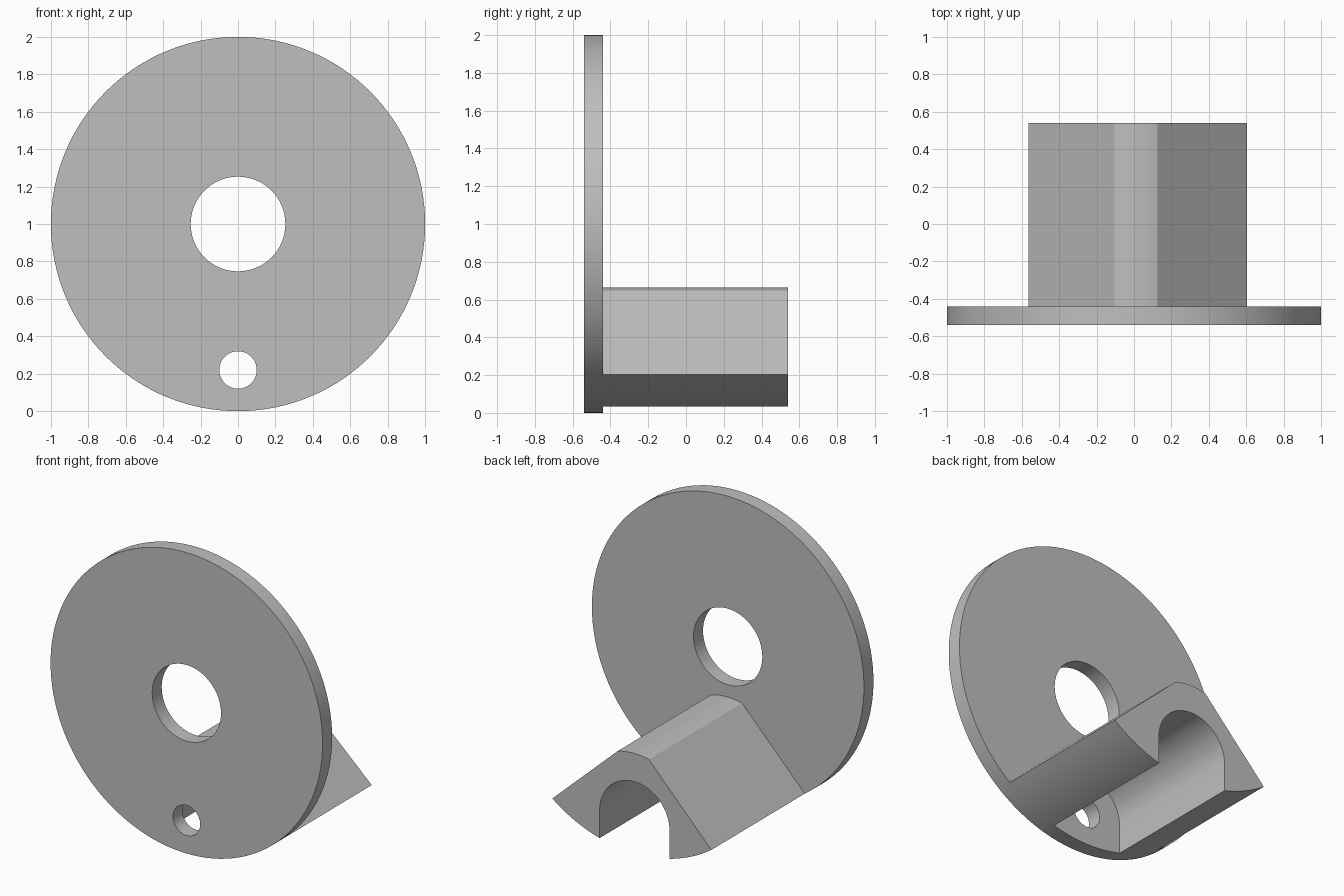
import bpy
import bmesh
from math import sin, cos, pi, radians, atan2

cube = bpy.data.objects.get("Cube")
if cube:
    bpy.data.objects.remove(cube, do_unlink=True)

grey = bpy.data.materials.new("plain grey")
grey.use_nodes = True
colour = (0.52, 0.52, 0.52, 1)
grey.diffuse_color = colour
grey.node_tree.nodes["Principled BSDF"].inputs["Base Color"].default_value = colour

PLATE_Z, TUNNEL_Z = 1.0, 0.22
FRONT, PLATE_BACK, BACK = -0.54, -0.44, 0.54


def arc(z, radius, start, end, steps):
    """Points (x, z) on an arc centred on x = 0, ends included."""
    angles = [start + (end - start) * i / steps for i in range(steps + 1)]
    return [(radius * cos(a), z + radius * sin(a)) for a in angles]


def circle(z, radius, steps):
    return arc(z, radius, 0, 2 * pi, steps)[:-1]


def extrude_outline(name, loops, y_front, y_back):
    """Fill an outline (with holes) in the xz plane and extrude it along y."""
    bm = bmesh.new()
    edges = []
    for loop in loops:
        verts = [bm.verts.new((x, y_front, z)) for x, z in loop]
        edges += [bm.edges.new((a, b)) for a, b in zip(verts, verts[1:] + verts[:1])]
    bmesh.ops.triangle_fill(bm, edges=edges, use_beauty=True, normal=(0, -1, 0))
    result = bmesh.ops.extrude_face_region(bm, geom=bm.faces[:], use_keep_orig=True)
    moved = [v for v in result["geom"] if isinstance(v, bmesh.types.BMVert)]
    bmesh.ops.translate(bm, verts=moved, vec=(0, y_back - y_front, 0))
    bmesh.ops.recalc_face_normals(bm, faces=bm.faces[:])
    mesh = bpy.data.meshes.new(name)
    bm.to_mesh(mesh)
    bm.free()
    mesh.materials.append(grey)
    obj = bpy.data.objects.new(name, mesh)
    bpy.context.collection.objects.link(obj)
    bpy.ops.object.select_all(action="DESELECT")
    obj.select_set(True)
    bpy.context.view_layer.objects.active = obj
    bpy.ops.object.shade_smooth_by_angle(angle=radians(20))


def rim_angle(x):
    """Angle on the lower half of the plate rim at a given x."""
    return atan2(-(1 - x * x) ** 0.5, x)


# Round plate with centre bore and small pin hole
extrude_outline("round_plate",
                [circle(PLATE_Z, 1, 128), circle(PLATE_Z, 0.253, 64), circle(TUNNEL_Z, 0.1, 48)],
                FRONT, PLATE_BACK)

# Saddle block: rim-following feet, sloped flanks, rounded crest, arched tunnel
half = 0.257
right_foot = arc(PLATE_Z, 1, rim_angle(half), rim_angle(0.605), 12)
crest = arc(TUNNEL_Z, 0.445, pi / 2 - 0.285, pi / 2 + 0.238, 12)
left_foot = arc(PLATE_Z, 1, rim_angle(-0.565), rim_angle(-half), 12)
tunnel = arc(TUNNEL_Z, half, pi, 0, 40)
extrude_outline("saddle_block", [right_foot + crest + left_foot + tunnel],
                PLATE_BACK, BACK)
